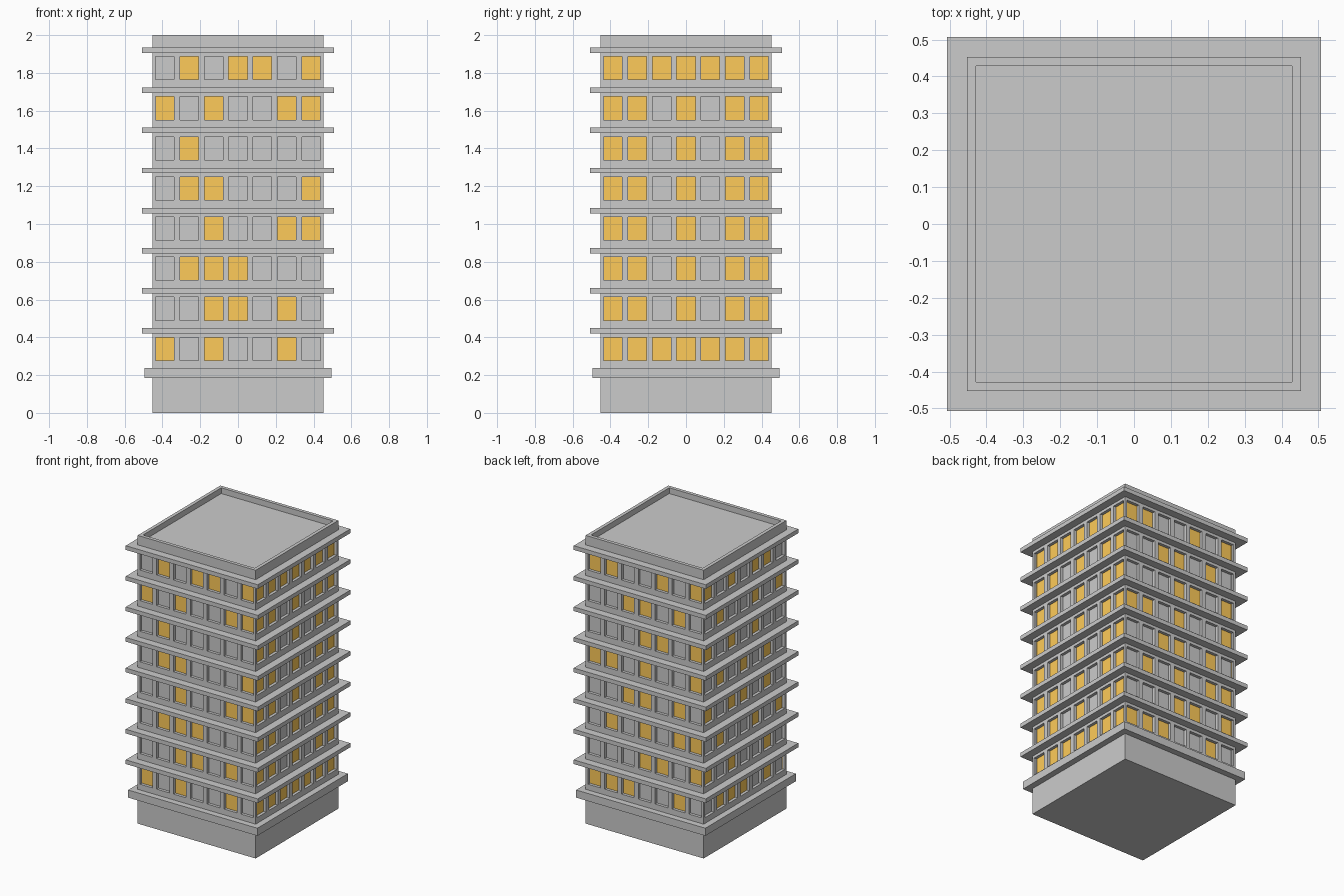
import bpy, bmesh
from math import pi
from mathutils import Matrix, Vector

if "Cube" in bpy.data.objects:
    bpy.data.objects.remove(bpy.data.objects["Cube"])

H = 0.453                      # half width of tower
FLOORS, COLS = 8, 7
STEP_Z, STEP_X = 0.2123, 0.1293
WIN_W, WIN_H, RECESS = 0.098, 0.122, 0.02
Z0 = 0.339                     # centre height of lowest window row

# Lit columns per floor, bottom to top, left to right seen from outside
LIT = [
    ["025", "235", "123", "256", "126", "1", "0256", "1346"],           # front
    ["0123456"] + ["01356"] * 6 + ["0123456"],                          # right
    ["0125", "346", "1356", "235", "0136", "346", "235", "0146"],       # back
    ["1235", "025", "146", "0235", "135", "024", "146", "0245"],        # left
]

lit_mat = bpy.data.materials.new("lit_window")
lit_mat.diffuse_color = (1.0, 0.6, 0.1, 1)
lit_mat.use_nodes = True
lit_mat.node_tree.nodes["Principled BSDF"].inputs["Base Color"].default_value = lit_mat.diffuse_color


def box(name, half, z, thick):
    bm = bmesh.new()
    bmesh.ops.create_cube(bm, size=1, matrix=Matrix.Translation((0, 0, z))
                          @ Matrix.Diagonal((2 * half, 2 * half, thick, 1)))
    me = bpy.data.meshes.new(name)
    bm.to_mesh(me)
    bm.free()
    ob = bpy.data.objects.new(name, me)
    bpy.context.collection.objects.link(ob)
    return ob


def cuts(first, step, size, n, lo, hi):
    out = [lo]
    for i in range(n):
        c = first + i * step
        out += [c - size / 2, c + size / 2]
    return out + [hi]


# Tower walls: grid panels whose window cells are pushed inward
bm = bmesh.new()
xs = cuts(-3 * STEP_X, STEP_X, WIN_W, COLS, -H, H)
zs = cuts(Z0, STEP_Z, WIN_H, FLOORS, 0, 2)
windows, lit = [], []
for side in range(4):
    rot = Matrix.Rotation(side * pi / 2, 3, 'Z')
    grid = [[bm.verts.new(rot @ Vector((x, -H, z))) for x in xs] for z in zs]
    for r in range(len(zs) - 1):
        for c in range(len(xs) - 1):
            f = bm.faces.new((grid[r][c], grid[r][c + 1],
                              grid[r + 1][c + 1], grid[r + 1][c]))
            if r % 2 and c % 2:
                windows.append(f)
                if str(c // 2) in LIT[side][r // 2]:
                    lit.append(f)

# Roof with parapet, and underside
corners = [(-H, -H), (H, -H), (H, H), (-H, H)]
roof = bm.faces.new([bm.verts.new((x, y, 2)) for x, y in corners])
bm.faces.new([bm.verts.new((x, y, 0)) for x, y in reversed(corners)])
bm.normal_update()
bmesh.ops.inset_individual(bm, faces=[roof], thickness=0.034)
bm.normal_update()
bmesh.ops.inset_individual(bm, faces=[roof], thickness=0, depth=-0.04)
bmesh.ops.inset_individual(bm, faces=windows, thickness=0, depth=-RECESS)
for f in lit:
    f.material_index = 1
bmesh.ops.remove_doubles(bm, verts=bm.verts, dist=1e-5)
me = bpy.data.meshes.new("tower")
me.materials.append(None)
me.materials.append(lit_mat)
bm.to_mesh(me)
bm.free()
bpy.context.collection.objects.link(bpy.data.objects.new("tower", me))

# Ledge above the ground floor and one thin slab above each window row
box("base_ledge", 0.496, 0.2115, 0.053)
for i in range(FLOORS):
    box(f"floor_slab_{i + 1}", 0.507, 0.434 + i * STEP_Z, 0.029)
